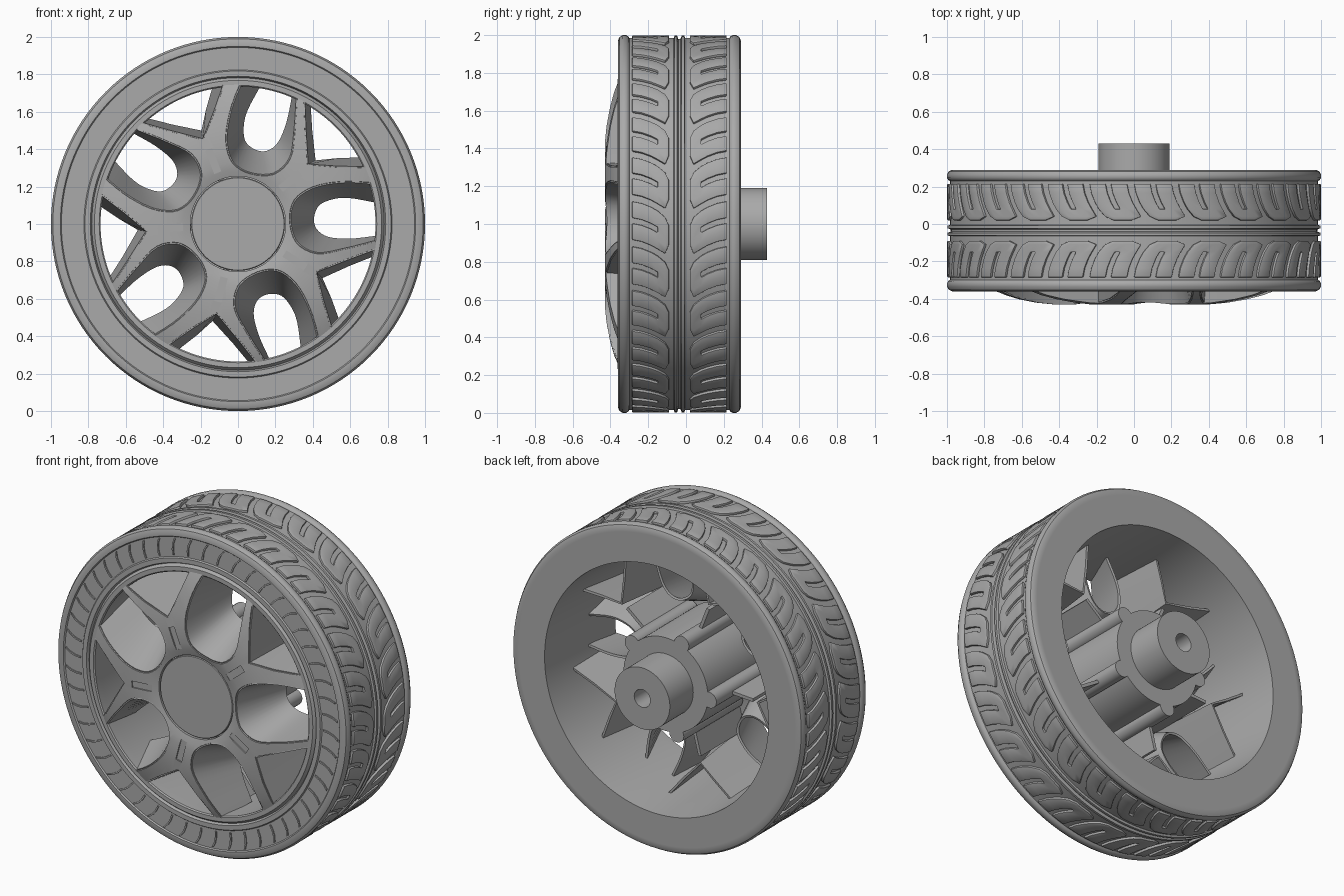
import bpy, bmesh, math
from mathutils import Vector

cube = bpy.data.objects.get("Cube")
if cube:
    bpy.data.objects.remove(cube)

grey = bpy.data.materials.new("plain grey")
grey.use_nodes = True
grey.diffuse_color = (0.4, 0.4, 0.4, 1)
grey.node_tree.nodes["Principled BSDF"].inputs["Base Color"].default_value = (0.4, 0.4, 0.4, 1)

SEGS = 128
FOLD = math.tau / 5      # the face repeats five times
BLOCKS = 26              # tread blocks per row
TREAD_R = 0.985
MIDDLE = -0.035          # centre line of the tread


def finish(name, bm, *mods):
    """Turn a bmesh into a shaded object, applying the given modifiers."""
    bmesh.ops.recalc_face_normals(bm, faces=bm.faces[:])
    mesh = bpy.data.meshes.new(name)
    bm.to_mesh(mesh)
    bm.free()
    mesh.materials.append(grey)
    ob = bpy.data.objects.new(name, mesh)
    bpy.context.collection.objects.link(ob)
    bpy.ops.object.select_all(action='DESELECT')
    ob.select_set(True)
    bpy.context.view_layer.objects.active = ob
    for kind, settings in mods:
        mod = ob.modifiers.new(kind, kind)
        for key, value in settings.items():
            setattr(mod, key, value)
        bpy.ops.object.modifier_apply(modifier=mod.name)
    bpy.ops.object.shade_smooth_by_angle(angle=math.radians(32))
    return ob


def polar(r, angle, y):
    return Vector((r * math.cos(angle), y, 1 + r * math.sin(angle)))


def spun(a, b, y, turn):
    """Point (a, b) of the front plane, turned about the axle."""
    return polar(math.hypot(a, b), math.atan2(b, a) + turn, y)


def ring_faces(bm, rings, close):
    for p, q in zip(rings, rings[1:] + rings[:1] if close else rings[1:]):
        for i in range(len(p)):
            j = (i + 1) % len(p)
            bm.faces.new((p[i], p[j], q[j], q[i]))


def lathe(name, profile, close=True):
    """Spin (radius, y) points about the axle."""
    bm = bmesh.new()
    rings = [[bm.verts.new(polar(r, math.tau * i / SEGS, y)) for i in range(SEGS)]
             for r, y in profile]
    ring_faces(bm, rings, close)
    if not close:
        bm.faces.new(rings[0])
        bm.faces.new(rings[-1])
    return finish(name, bm) if name else bm


def prism(bm, low, high):
    rings = [[bm.verts.new(p) for p in loop] for loop in (low, high)]
    ring_faces(bm, rings, False)
    bm.faces.new(rings[0])
    bm.faces.new(rings[1])


def rounded(pts, steps=4):
    """Catmull-Rom curve through the points."""
    v = [Vector(p) for p in pts]
    v = [2 * v[0] - v[1]] + v + [2 * v[-1] - v[-2]]
    out = []
    for a, b, c, d in zip(v, v[1:], v[2:], v[3:]):
        for k in range(steps):
            t = k / steps
            out.append(0.5 * (2 * b + (c - a) * t + (2 * a - 5 * b + 4 * c - d) * t * t
                              + (3 * b - a - 3 * c + d) * t ** 3))
    return out + [v[-2]]


# Tyre: sidewalls, shoulder beads and two centre ribs
shoulder = [(0.95, 0.325), (0.972, 0.325), (0.99, 0.317), (1.0, 0.3), (1.0, 0.282),
            (0.993, 0.27), (TREAD_R, 0.265)]
rib = [(TREAD_R, 0.03), (0.997, 0.026), (0.997, 0.012), (0.98, 0.006)]
half = shoulder + rib
front_wall = [(0.78, -0.34), (0.79, -0.36), (0.818, -0.36), (0.824, -0.352), (0.944, -0.352)]
lathe("tyre", front_wall + [(r, MIDDLE - v) for r, v in half]
      + [(r, MIDDLE + v) for r, v in reversed(half)] + [(0.78, 0.29)])

# Tread blocks: forked, slanted pads laid flat, then wrapped round the tyre
rows = [(0.25, 0.0, 0.205), (0.2, 0.01, 0.205), (0.15, 0.03, 0.205),
        (0.115, 0.05, 0.205), (0.075, 0.085, 0.195), (0.055, 0.13, 0.1)]
bm = bmesh.new()
pitch = math.tau / BLOCKS
for side in (-1, 1):
    for n in range(BLOCKS):
        grid = [[bm.verts.new((n * pitch + left + wide * f, MIDDLE + side * v, -0.005))
                 for f in (0, 0.22, 0.43, 0.57, 0.78, 1)] for v, left, wide in rows]
        for i in range(5):
            for j in range(5):
                if j != 2 or i > 2:
                    bm.faces.new((grid[i][j], grid[i][j + 1], grid[i + 1][j + 1], grid[i + 1][j]))
top = bmesh.ops.extrude_face_region(bm, geom=bm.faces[:])["geom"]
for v in top:
    if isinstance(v, bmesh.types.BMVert):
        v.co.z = 0.014
for v in bm.verts:
    s, y, h = v.co
    v.co = polar(TREAD_R + h, math.pi / 2 - s, y)
finish("tread_blocks", bm,
       ("BEVEL", dict(width=0.005, segments=2, limit_method='ANGLE', angle_limit=0.8)))

# Sidewall ticks: thin curved ridges
bm = bmesh.new()
for n in range(BLOCKS * 2):
    for (r0, s0), (r1, s1) in zip([(0.835, 0), (0.87, 0.004), (0.905, 0.016)],
                                  [(0.87, 0.004), (0.905, 0.016), (0.935, 0.036)]):
        a = -n * pitch / 2
        low, high = ([polar(r, a - s, y) for r, s in
                      ((r0, s0), (r1, s1), (r1, s1 + 0.011), (r0, s0 + 0.011))]
                     for y in (-0.35, -0.359))
        prism(bm, low, high)
finish("sidewall_ticks", bm)

# Rim barrel
lathe("rim_barrel", [(0.77, 0.29), (0.735, -0.3), (0.735, -0.355), (0.742, -0.362),
                     (0.768, -0.362), (0.782, -0.345), (0.782, 0.29)])

# Wheel face: a domed shell, cut by windows, forks and slots
FACE = [(0.255, -0.413), (0.29, -0.423), (0.33, -0.43), (0.43, -0.43),
        (0.52, -0.421), (0.62, -0.402), (0.7, -0.38), (0.745, -0.362)]


def face_y(r):
    for (r0, y0), (r1, y1) in zip(FACE, FACE[1:]):
        if r <= r1:
            return y0 + (y1 - y0) * (r - r0) / (r1 - r0)
    return FACE[-1][1]


window = (rounded([(0.74, -0.1), (0.57, -0.14), (0.42, -0.16), (0.31, -0.1), (0.27, 0.02),
                   (0.3, 0.13), (0.4, 0.2), (0.55, 0.235), (0.74, 0.25)]),
          rounded([(0.74, -0.07), (0.6, -0.085), (0.48, -0.075), (0.415, -0.03), (0.4, 0.035),
                   (0.43, 0.105), (0.51, 0.14), (0.6, 0.145), (0.74, 0.12)]), -0.1)
fork = ([(0.345, 0.68), (0.355, 0.5), (0.37, 0.315), (0.53, 0.3), (0.71, 0.29)],
        [(0.38, 0.66), (0.39, 0.5), (0.41, 0.335), (0.53, 0.345), (0.68, 0.35)], 0.05)


def at_depth(opening, i, y):
    front, back, depth = opening
    t = (y + 0.43) / (depth + 0.43)
    return Vector(front[i]).lerp(Vector(back[i]), t)


cut = bmesh.new()
walls = {"window_walls": (window, bmesh.new()), "fork_walls": (fork, bmesh.new())}
webs = bmesh.new()
posts = bmesh.new()
for k in range(5):
    turn = k * FOLD
    for opening, wall in walls.values():
        count = len(opening[0])
        loops = []
        for y in (-0.47, -0.25):
            pts = [at_depth(opening, i, y) for i in range(count)]
            loops.append([spun(*p, y, turn) for p in [pts[0] * 1.3] + pts + [pts[-1] * 1.3]])
        prism(cut, *loops)
        # Walls run from just behind the face to the full depth
        rims = [[], []]
        for i in range(count):
            y = face_y(at_depth(opening, i, -0.41).length) + 0.006
            rims[0].append(wall.verts.new(spun(*at_depth(opening, i, y), y, turn)))
            rims[1].append(wall.verts.new(spun(*opening[1][i], opening[2], turn)))
        for i in range(count - 1):
            wall.faces.new((rims[0][i], rims[0][i + 1], rims[1][i + 1], rims[1][i]))
    # Slot in each spoke, web behind it and post along the hub
    spoke = turn + math.radians(39.5)
    strip = [(0.295, -0.02), (0.43, -0.02), (0.43, 0.02), (0.295, 0.02)]
    prism(cut, *([spun(a, b, y, spoke) for a, b in strip] for y in (-0.47, -0.422)))
    plate = [(0.28, -0.01), (0.49, -0.01), (0.49, 0.01), (0.28, 0.01)]
    prism(webs, *([spun(a, b, y, spoke) for a, b in plate] for y in (-0.39, 0.04)))
    circle = [(0.3 + 0.05 * math.cos(i * math.tau / 20), 0.05 * math.sin(i * math.tau / 20))
              for i in range(20)]
    prism(posts, *([spun(a, b, y, spoke) for a, b in circle] for y in (-0.38, 0.2)))

cutter = finish("face_cutter", cut)
cutter.hide_render = True
shell = FACE + [(r, y + 0.035) for r, y in reversed(FACE)]
finish("wheel_face", lathe(None, shell),
       ("BOOLEAN", dict(operation='DIFFERENCE', solver='EXACT', object=cutter, use_self=True)))
bpy.data.objects.remove(cutter)
for name, (opening, wall) in walls.items():
    finish(name, wall, ("SOLIDIFY", dict(thickness=0.014, offset=0)))
finish("spoke_webs", webs)
finish("hub_posts", posts)

# Hub with its stub axle and bore, and the centre cap
lathe("hub", [(0.055, 0.1), (0.055, 0.43), (0.19, 0.43), (0.19, 0.2),
              (0.29, 0.2), (0.29, -0.36)], close=False)
lathe("centre_cap", [(0.25, -0.36), (0.25, -0.405), (0.246, -0.41)], close=False)
